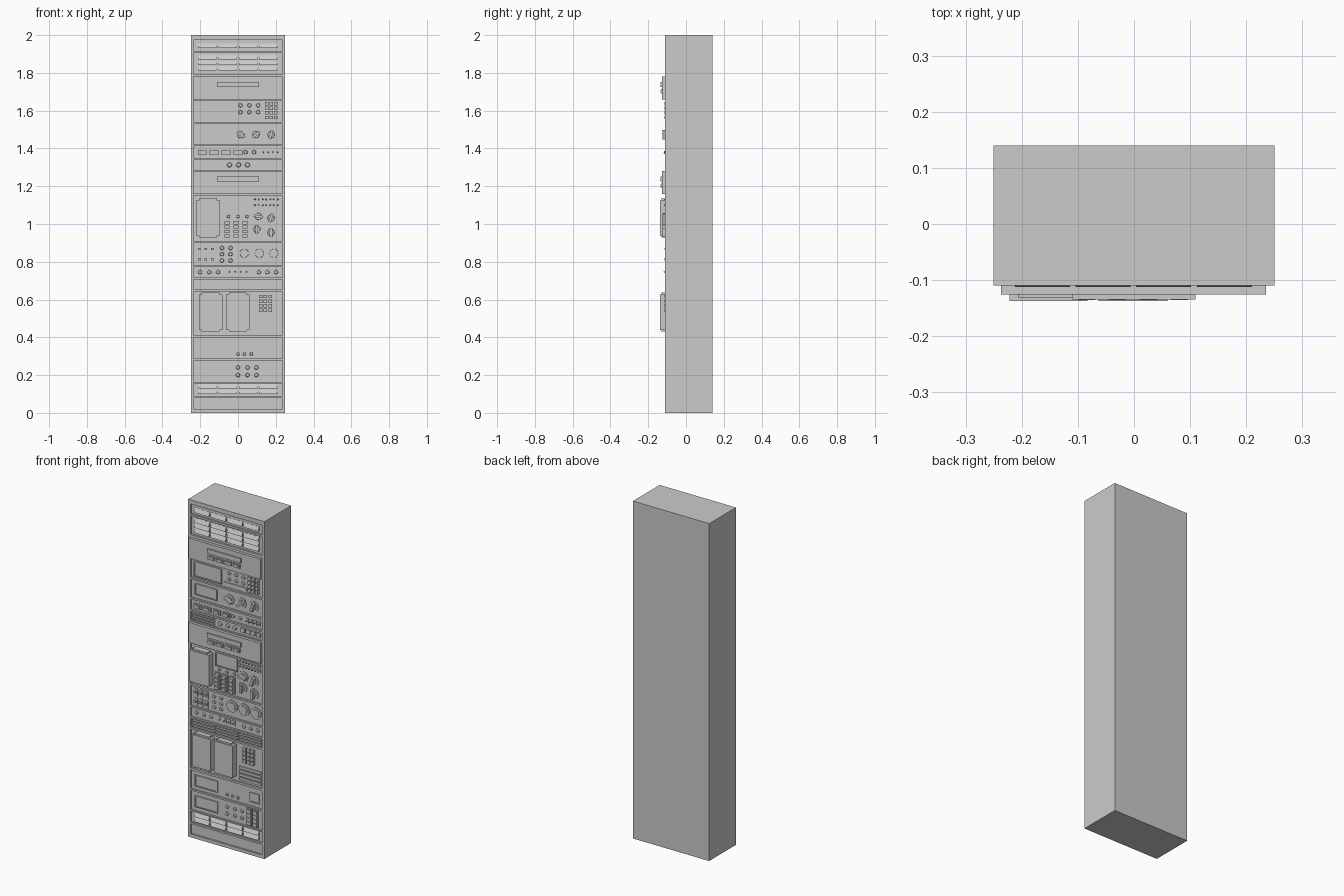
import bpy, bmesh, math
from mathutils import Matrix, Vector

if "Cube" in bpy.data.objects:
    bpy.data.objects.remove(bpy.data.objects["Cube"])

F, R = -0.11, -0.10          # cabinet front plane, recessed panel plane
parts = {}


def part(name):
    return parts.setdefault(name, bmesh.new())


def box(name, x0, x1, z0, z1, out, back=R, angle=0.0):
    """Box given by its front rectangle, standing out to y = out."""
    m = (Matrix.Translation(((x0 + x1) / 2, (out + back) / 2, (z0 + z1) / 2))
         @ Matrix.Rotation(-math.radians(angle), 4, 'Y')
         @ Matrix.Diagonal((x1 - x0, back - out, z1 - z0, 1)))
    return bmesh.ops.create_cube(part(name), size=1, matrix=m)['verts']


def disc(name, x, z, r, out, back=R, sides=12, taper=1.0):
    m = Matrix.Translation((x, (out + back) / 2, z)) @ Matrix.Rotation(math.pi / 2, 4, 'X')
    bmesh.ops.create_cone(part(name), cap_ends=True, segments=sides, radius1=r,
                          radius2=r * taper, depth=back - out, matrix=m)


def keys(name, x0, x1, z0, z1, nx, nz, out, gap=0.006):
    w, h = (x1 - x0 + gap) / nx, (z1 - z0 + gap) / nz
    for i in range(nx):
        for j in range(nz):
            box(name, x0 + i * w, x0 + (i + 1) * w - gap,
                z0 + j * h, z0 + (j + 1) * h - gap, out)


def front_face(bm, verts):
    return [f for f in {f for v in verts for f in v.link_faces} if f.normal.y < -0.9]


def screen(name, x0, x1, z0, z1, out=-0.107, rim=0.008):
    """Raised bezel with a sunken display."""
    bm = part(name)
    verts = box(name, x0, x1, z0, z1, out)
    bm.normal_update()
    face = front_face(bm, verts)
    bmesh.ops.inset_region(bm, faces=face, thickness=rim)
    face = bmesh.ops.extrude_discrete_faces(bm, faces=face)['faces']
    bmesh.ops.translate(bm, vec=(0, 0.004, 0), verts=face[0].verts)


def louvres(z):
    """Four sloping vent hoods side by side."""
    for i in range(4):
        x = -0.212 + i * 0.108
        for v in box("louvres", x, x + 0.098, z - 0.008, z + 0.016, -0.1125):
            if v.co.z > z and v.co.y < R - 0.005:
                v.co.y = R - 0.001


def slats(x0, x1, z0, z1, n):
    keys("vent_slats", x0, x1, z0, z1, 1, n, -0.107, gap=0.007)


def rotary(x, z, angle):
    """Octagonal base, dial and pointer grip."""
    disc("rotary_bases", x, z, 0.032, -0.104, sides=8)
    disc("rotary_dials", x, z, 0.02, -0.109, sides=12, taper=0.85)
    box("rotary_pointers", x - 0.024, x + 0.024, z - 0.007, z + 0.007, -0.125, angle=angle)


def knobs(xs, zs, r=0.011, out=-0.108):
    for x in xs:
        for z in zs:
            disc("small_knobs", x, z, r, out, sides=10, taper=0.8)


def toggles(xs, z):
    for x in xs:
        box("toggle_plates", x - 0.008, x + 0.008, z - 0.014, z + 0.014, -0.104)
        disc("toggle_levers", x, z, 0.004, -0.118, sides=6, taper=0.6)


def drawer(z0):
    """Projecting drawer front with pull bar and a row of buttons."""
    box("drawer_fronts", -0.237, 0.235, z0, z0 + 0.12, -0.126)
    box("drawer_handles", -0.11, 0.11, z0 + 0.065, z0 + 0.092, -0.1345, -0.126)
    for i in range(4):
        x = -0.107 + i * 0.055
        box("drawer_buttons", x, x + 0.045, z0 + 0.03, z0 + 0.054, -0.132, -0.126)
        box("drawer_buttons", x + 0.007, x + 0.038, z0 + 0.036, z0 + 0.048, -0.135, -0.132)


def module(x0, x1, z0, z1):
    """Plug-in box with stepped ends."""
    box("plug_in_modules", x0, x1, z0 + 0.01, z1 - 0.01, -0.137)
    box("plug_in_ends", x0 + 0.015, x1 - 0.015, z0, z1, -0.131)


# Cabinet: cut the block along the panel edges, then sink each panel
panels = [(0.02, 0.08), (0.09, 0.155), (0.163, 0.278), (0.288, 0.4), (0.412, 0.642),
          (0.652, 0.707), (0.716, 0.772), (0.781, 0.9), (0.91, 1.15), (1.287, 1.34),
          (1.35, 1.412), (1.422, 1.53), (1.54, 1.655), (1.795, 1.905), (1.916, 1.975)]
body = part("cabinet")
bmesh.ops.create_cube(body, size=1, matrix=Matrix.Translation((0, 0.015, 1))
                      @ Matrix.Diagonal((0.5, 0.25, 2, 1)))
cuts = [((0, 0, z), (0, 0, 1)) for p in panels for z in p]
cuts += [((x, 0, 0), (1, 0, 0)) for x in (-0.235, 0.235)]
for co, no in cuts:
    bmesh.ops.bisect_plane(body, geom=body.verts[:] + body.edges[:] + body.faces[:],
                           plane_co=co, plane_no=no)
body.normal_update()
sunk = []
for f in body.faces:
    c = f.calc_center_median()
    if f.normal.y < -0.9 and abs(c.x) < 0.2 and any(a < c.z < b for a, b in panels):
        sunk.append(f)
for f in bmesh.ops.extrude_discrete_faces(body, faces=sunk)['faces']:
    bmesh.ops.translate(body, vec=(0, R - F, 0), verts=f.verts)
bmesh.ops.dissolve_limit(body, angle_limit=0.01, verts=body.verts[:], edges=body.edges[:])

# Vent rows at top and bottom
for z in (1.94, 1.88, 1.85, 1.82, 0.137, 0.108):
    louvres(z)

# Two drawers
drawer(1.66)
drawer(1.16)

# Monitor unit
screen("screens", -0.217, -0.035, 1.55, 1.64)
knobs((0.013, 0.06, 0.107), (1.628, 1.592))
box("label_strips", -0.02, 0.128, 1.552, 1.57, -0.105)
keys("keypads", 0.143, 0.21, 1.555, 1.645, 3, 4, -0.115)

# Selector unit
screen("screens", -0.21, -0.065, 1.443, 1.51)
for x, a in ((0.015, -35), (0.095, 40), (0.175, 75)):
    rotary(x, 1.473, a)

# Button strip
for i in range(4):
    x = -0.213 + i * 0.063
    box("strip_buttons", x, x + 0.047, 1.365, 1.392, -0.111)
    box("strip_buttons", x + 0.009, x + 0.038, 1.371, 1.386, -0.116, -0.111)
knobs((0.04, 0.085), (1.38,))
toggles((0.135, 0.16, 0.185, 0.21), 1.38)

# Thin mixer strip
slats(-0.228, -0.08, 1.294, 1.333, 3)
knobs((-0.045, 0.003, 0.05), (1.313,), 0.013)
keys("strip_keys", 0.09, 0.22, 1.302, 1.326, 4, 1, -0.107)

# Main control unit
module(-0.222, -0.095, 0.928, 1.135)
screen("screens", -0.075, 0.07, 1.058, 1.138)
knobs((-0.05, 0.0, 0.048), (1.04,), 0.009)
for x in (-0.075, -0.027, 0.021):
    box("key_columns", x, x + 0.034, 0.922, 1.022, -0.107)
    keys("control_keys", x + 0.004, x + 0.03, 0.928, 1.016, 1, 4, -0.125)
for x, z, a in ((0.108, 1.04, -10), (0.175, 1.032, 72), (0.1, 0.972, 90), (0.175, 0.955, 90)):
    rotary(x, z, a)
for z in (1.1, 1.13):
    box("jack_rails", 0.08, 0.222, z - 0.01, z + 0.01, -0.104)
    for i in range(7):
        disc("jacks", 0.09 + i * 0.02, z, 0.005, -0.117, sides=6, taper=0.7)

# Slider and gauge unit
for x in (-0.205, -0.17, -0.135):
    for z in (0.865, 0.81):
        box("slider_tracks", x - 0.012, x + 0.012, z - 0.022, z + 0.022, -0.105)
        box("slider_caps", x - 0.007, x + 0.007, z - 0.002, z + 0.009, -0.115)
knobs((-0.085, -0.04), (0.873, 0.84, 0.807))
for x in (0.033, 0.112, 0.19):
    disc("gauge_rims", x, 0.845, 0.035, -0.106, sides=16)
    disc("gauge_knobs", x, 0.845, 0.025, -0.1095, sides=16, taper=0.9)

# Switch strip and slatted vent
knobs((-0.2, -0.152, -0.105), (0.745,))
toggles((-0.045, -0.015, 0.015, 0.045), 0.747)
knobs((0.11, 0.155, 0.2), (0.745,))
slats(-0.228, -0.08, 0.658, 0.701, 3)
slats(-0.073, 0.073, 0.658, 0.701, 3)
slats(0.08, 0.228, 0.658, 0.701, 3)

# Twin module unit
module(-0.207, -0.083, 0.43, 0.638)
module(-0.063, 0.06, 0.43, 0.638)
keys("keypads", 0.11, 0.18, 0.535, 0.625, 3, 4, -0.115)
slats(0.08, 0.225, 0.424, 0.505, 4)

# Lower display units
for z in (0.308, 0.185):
    screen("screens", -0.21, -0.06, z, z + 0.067)
knobs((0.0, 0.035, 0.07), (0.312,), 0.009)
screen("sockets", 0.15, 0.212, 0.312, 0.368)
knobs((0.0, 0.05, 0.097), (0.24, 0.2))
for x in (0.13, 0.17):
    box("key_columns", x, x + 0.034, 0.17, 0.27, -0.107)
    keys("lower_keys", x + 0.004, x + 0.03, 0.176, 0.264, 1, 4, -0.112)

# Turn every part into an object
for name, bm in parts.items():
    bmesh.ops.recalc_face_normals(bm, faces=bm.faces[:])
    mesh = bpy.data.meshes.new(name)
    bm.to_mesh(mesh)
    bm.free()
    bpy.context.collection.objects.link(bpy.data.objects.new(name, mesh))
